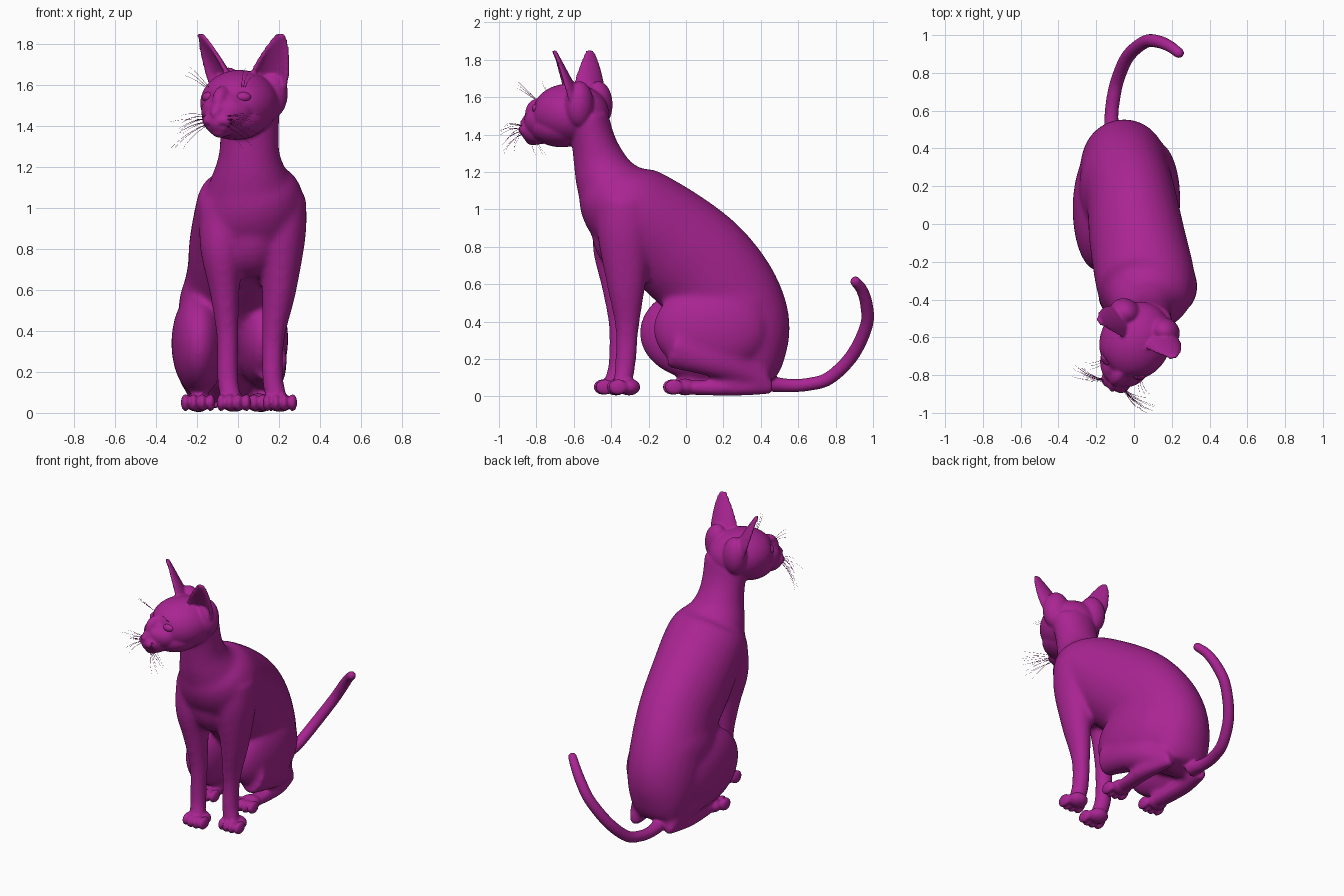
import bpy, bmesh, math, random
from mathutils import Vector, Matrix

if "Cube" in bpy.data.objects:
    bpy.data.objects.remove(bpy.data.objects["Cube"])

random.seed(4)
HEAD = Matrix.Translation((0.0125, -0.61, 0)) @ Matrix.Rotation(math.radians(-26), 4, 'Z')
ID = Matrix.Identity(4)
mat = bpy.data.materials.new("purple")
mat.diffuse_color = (0.40, 0.018, 0.29, 1)
mat.use_nodes = True
mat.node_tree.nodes["Principled BSDF"].inputs["Base Color"].default_value = mat.diffuse_color


def ellipsoid(bm, c, r, m=ID):
    bmesh.ops.create_icosphere(bm, subdivisions=4, radius=1,
                               matrix=m @ Matrix.Translation(c) @ Matrix.Diagonal((*r, 1)))


def skin(bm, rings):
    vs = [[bm.verts.new(p) for p in ring] for ring in rings]
    n = len(vs[0])
    for a, b in zip(vs, vs[1:]):
        for i in range(n):
            bm.faces.new((a[i], a[(i + 1) % n], b[(i + 1) % n], b[i]))
    bm.faces.new(vs[0][::-1])
    bm.faces.new(vs[-1])


def loft(bm, pts, n=28, steps=6):
    """Tube through (x, y, z, half width, half depth) with smooth interpolation."""
    p = [Vector(q) for q in pts]
    p = [2 * p[0] - p[1]] + p + [2 * p[-1] - p[-2]]
    path = []
    for i in range(1, len(p) - 2):
        a, b, c, d = p[i - 1:i + 3]
        for k in range(steps):
            t = k / steps
            path.append(0.5 * (2 * b + (c - a) * t + (2 * a - 5 * b + 4 * c - d) * t * t
                               + (3 * b - a - 3 * c + d) * t ** 3))
    path.append(p[-2])
    rings = []
    for i, q in enumerate(path):
        t = Vector((path[min(i + 1, len(path) - 1)] - path[max(i - 1, 0)])[:3]).normalized()
        u = Vector((1, 0, 0))
        u = (u - t * u.dot(t)).normalized()
        w = t.cross(u)
        rings.append([Vector(q[:3]) + u * q[3] * math.cos(s) + w * q[4] * math.sin(s)
                      for s in (2 * math.pi * k / n for k in range(n))])
    skin(bm, rings)


def add(name, data):
    ob = bpy.data.objects.new(name, data)
    bpy.context.collection.objects.link(ob)
    return ob


def fuse(bm, voxel, iterations):
    """Melt overlapping closed shapes into one smooth skin."""
    bmesh.ops.recalc_face_normals(bm, faces=bm.faces)
    me = bpy.data.meshes.new("shapes")
    bm.to_mesh(me)
    ob = add("shapes", me)
    r = ob.modifiers.new("remesh", 'REMESH')
    r.mode, r.voxel_size = 'VOXEL', voxel
    s = ob.modifiers.new("smooth", 'SMOOTH')
    s.factor, s.iterations = 0.5, iterations
    dg = bpy.context.evaluated_depsgraph_get()
    out = bpy.data.meshes.new_from_object(ob.evaluated_get(dg))
    bpy.data.objects.remove(ob)
    return out


# torso, from neck to rump
bm = bmesh.new()
loft(bm, [(.05, -.53, 1.5, .16, .115), (.055, -.497, 1.37, .145, .118), (.055, -.465, 1.26, .15, .14),
          (.058, -.42, 1.15, .19, .175), (.065, -.33, 1.03, .26, .245), (.018, -.08, .83, .255, .29),
          (-.01, .1, .67, .24, .30), (-.045, .235, .48, .24, .295), (-.055, .325, .29, .225, .25),
          (-.06, .385, .14, .18, .15), (-.06, .41, .07, .12, .07)])
ellipsoid(bm, (.06, -.33, .89), (.17, .175, .23))
# hips
ellipsoid(bm, (-.15, .2, .5), (.14, .26, .23))
ellipsoid(bm, (.08, .2, .46), (.13, .25, .22))
# front legs
loft(bm, [(-.07, -.36, 1.0, .12, .13), (-.08, -.38, .8, .105, .12), (-.066, -.365, .6, .075, .09),
          (-.052, -.355, .38, .055, .06), (-.05, -.365, .16, .053, .053), (-.03, -.4, .05, .055, .05)])
loft(bm, [(.2, -.33, 1.04, .135, .15), (.212, -.33, .87, .12, .145), (.2, -.32, .6, .085, .105),
          (.172, -.315, .36, .056, .064), (.17, -.325, .16, .053, .056), (.195, -.345, .05, .055, .05)])
# hind legs: thigh, shin, long foot
ellipsoid(bm, (.12, .13, .36), (.125, .305, .24))
ellipsoid(bm, (-.19, .08, .34), (.135, .33, .255))
for knee, shin, hock, toe in ((.15, .15, .075, .1), (-.21, -.215, -.17, -.185)):
    loft(bm, [(knee, -.07, .27, .09, .12), (shin, .18, .19, .075, .095),
              (hock, .42, .08, .055, .055)])
    loft(bm, [(hock, .46, .052, .04, .042), ((hock + shin) / 2, .25, .045, .055, .045),
              (toe, 0, .047, .055, .04), (toe, -.05, .045, .055, .035)])
body = fuse(bm, 0.014, 18)
bm.free()

# fine parts fused onto the body
bm = bmesh.new()
bm.from_mesh(body)
bpy.data.meshes.remove(body)
# tail
loft(bm, [(-.11, .42, .07, .05, .045), (-.12, .55, .058, .038, .036), (-.11, .66, .065, .037, .035),
          (-.085, .77, .10, .036, .036), (-.03, .89, .22, .036, .036), (.06, .965, .38, .035, .035),
          (.13, .965, .49, .034, .034), (.19, .94, .57, .031, .031), (.235, .907, .612, .028, .028)],
     n=16)
ellipsoid(bm, (.237, .906, .614), (.028, .028, .028))
# paws with four toes
for x, y in ((-.02, -.45), (.205, -.38), (.1, -.08), (-.195, -.08)):
    ellipsoid(bm, (x, y + .075, .05), (.065, .06, .045))
    for k in (-1.5, -.5, .5, 1.5):
        ellipsoid(bm, (x + k * .041, y + .011 * abs(k), .05), (.022, .05, .042))
# head: skull, cheeks, wedge, bridge, muzzle, chin, nose
for c, r in (((0, -.01, 1.51), (.187, .213, .163)), ((0, -.06, 1.44), (.16, .17, .108)),
             ((0, -.13, 1.475), (.135, .14, .115)), ((0, -.195, 1.51), (.05, .08, .085)),
             ((0, -.2, 1.425), (.088, .1, .078)), ((0, -.23, 1.38), (.045, .045, .038)),
             ((0, -.284, 1.458), (.026, .024, .022)), ((0, -.225, 1.475), (.042, .07, .04))):
    ellipsoid(bm, c, r, HEAD)
for s in (-1, 1):
    ellipsoid(bm, (s * .034, -.245, 1.425), (.046, .052, .04), HEAD)
    ellipsoid(bm, (s * .115, .1, 1.56), (.085, .075, .125), HEAD)
# ears: cupped shells facing forward and outward
for s in (-1, 1):
    face = Vector((.5 * s, -.866, 0))
    side = Vector((.866 * s, .5, 0))
    base, tip = Vector((.1 * s, .035, 1.52)), Vector((.218 * s, 0, 1.85))
    rings = []
    for v, w in ((0, .085), (.2, .105), (.4, .1), (.6, .083), (.78, .062), (.92, .04), (1, .02)):
        depth = .095 * (1 - v) + .012
        arc = [math.radians(a) for a in range(-84, 85, 14)]
        o = base.lerp(tip, v)
        outer = [o + side * w * math.sin(a) - face * depth * math.cos(a) for a in arc]
        inner = [o + side * (w - .014) * math.sin(a) * .9 - face * (depth - .024) * math.cos(a)
                 + face * .004 for a in reversed(arc)] if w > .025 else \
                [p + face * .02 for p in reversed(outer)]
        rings.append([HEAD @ p for p in outer + inner])
    skin(bm, rings)
cat = fuse(bm, 0.0085, 3)
bm.free()

# face details: eye sockets, nostrils, mouth line
dents = []
for s in (-1, 1):
    dents += [((s * .088, -.195, 1.545), .045, .012), ((s * .05, -.235, 1.53), .025, .005),
              ((s * .015, -.305, 1.452), .008, .005), ((s * .04, -.285, 1.397), .014, .006)]
dents = [(HEAD @ Vector(c), r, d) for c, r, d in dents]
moves = []
for v in cat.vertices:
    if v.co.y < -.6 and v.co.z > 1.3:
        d = sum(depth * math.exp(-((v.co - c).length / r) ** 2) for c, r, depth in dents)
        moves.append((v, v.co - v.normal * d))
for v, co in moves:
    v.co = co
cat.polygons.foreach_set("use_smooth", [True] * len(cat.polygons))
cat.materials.append(mat)
add("cat_body", cat)

# closed eyes
bm = bmesh.new()
for s in (-1, 1):
    ellipsoid(bm, (s * .085, -.155, 1.54), (.046, .036, .028), HEAD)
eyes = bpy.data.meshes.new("eyes")
bm.to_mesh(eyes)
bm.free()
eyes.polygons.foreach_set("use_smooth", [True] * len(eyes.polygons))
eyes.materials.append(mat)
add("eyes", eyes)

# whiskers on muzzle and brow
cu = bpy.data.curves.new("whiskers", 'CURVE')
cu.dimensions = '3D'
cu.bevel_depth, cu.bevel_resolution = 0.0012, 0
cu.materials.append(mat)


def whisker(a, b, sag):
    a, b = Vector(a), Vector(b)
    sp = cu.splines.new('POLY')
    sp.points.add(6)
    for i, pt in enumerate(sp.points):
        t = i / 6
        p = HEAD @ (a.lerp(b, t) + Vector((0, -.012, sag)) * 4 * t * (1 - t))
        pt.co, pt.radius = (*p, 1), 1 - .7 * t


for s in (-1, 1):
    for k in range(12):
        row = k % 4
        root = (s * random.uniform(.04, .065), -.265, 1.405 + row * .014)
        end = (s * random.uniform(.16, .25), random.uniform(-.33, -.25),
               1.30 + row * .045 + random.uniform(-.02, .02))
        whisker(root, end, .01)
    whisker((s * .05, -.26, 1.43), (s * .22, -.327, 1.42), .008)
    for k in range(3):
        whisker((s * (.09 + .01 * k), -.17, 1.59),
                (s * (.15 + .02 * k), -.25 + .01 * k, 1.685 - .02 * k), .01)
add("whiskers", cu)
